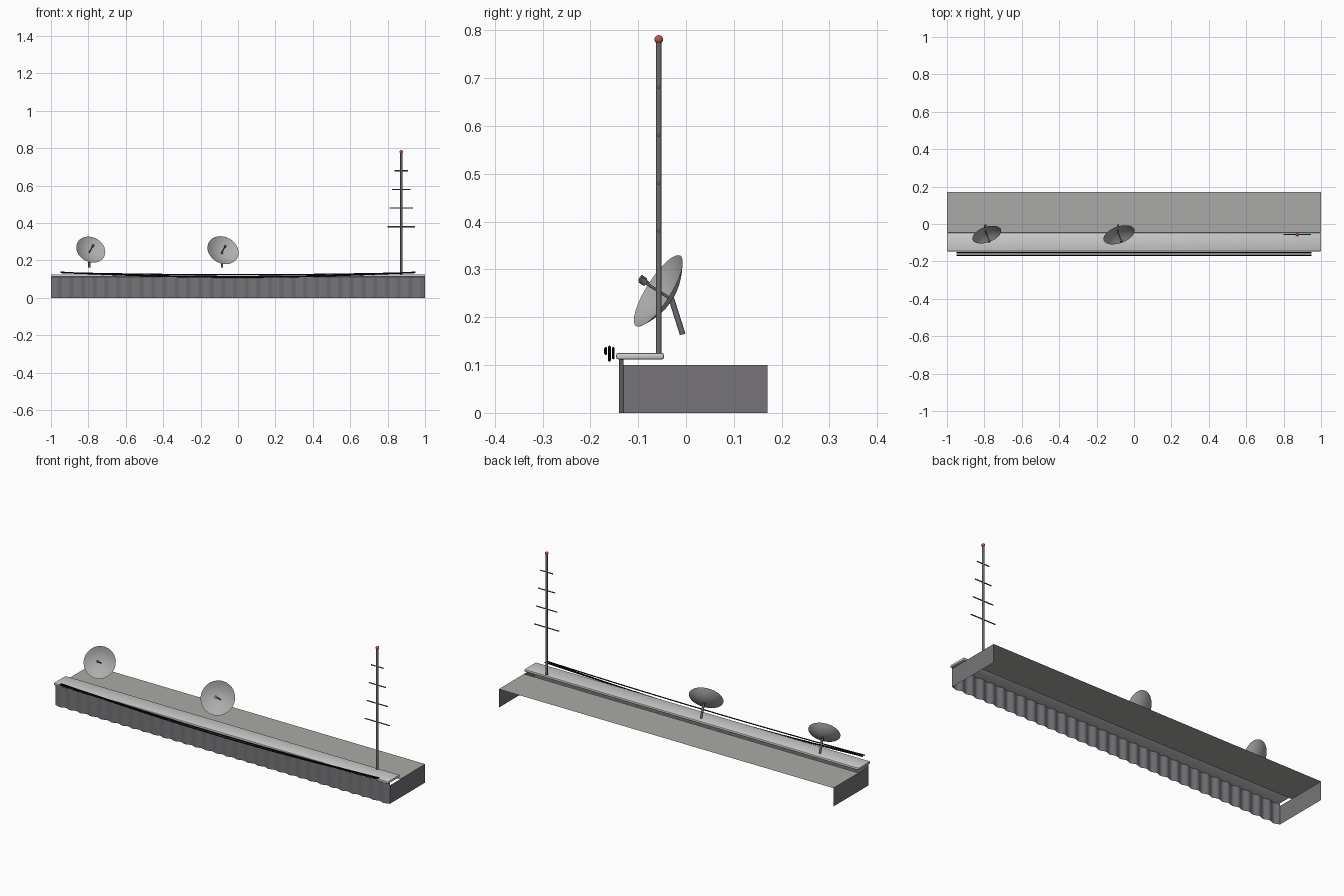
import bpy, bmesh, math
from mathutils import Vector

if "Cube" in bpy.data.objects:
    bpy.data.objects.remove(bpy.data.objects["Cube"])


def material(name, r, g, b):
    m = bpy.data.materials.new(name)
    m.diffuse_color = (r, g, b, 1)
    m.use_nodes = True
    m.node_tree.nodes["Principled BSDF"].inputs["Base Color"].default_value = m.diffuse_color
    return m


ROOF = material("warm grey", 0.40, 0.40, 0.385)
CAP = material("pale grey", 0.62, 0.62, 0.63)
WALL = material("slate grey", 0.18, 0.175, 0.19)
DISH = material("dish grey", 0.42, 0.42, 0.42)
POLE = material("dark metal", 0.15, 0.15, 0.16)
CABLE = material("black rubber", 0.006, 0.006, 0.007)
LAMP = material("lamp red", 0.55, 0.08, 0.10)


def finish(name, bm, mat, smooth=True):
    me = bpy.data.meshes.new(name)
    bm.to_mesh(me)
    bm.free()
    me.materials.append(mat)
    ob = bpy.data.objects.new(name, me)
    bpy.context.collection.objects.link(ob)
    for p in me.polygons:
        p.use_smooth = smooth
    if smooth:
        bpy.context.view_layer.objects.active = ob
        ob.select_set(True)
        bpy.ops.object.shade_smooth_by_angle(angle=math.radians(40))
        ob.select_set(False)
    return ob


def sheet(name, corners, mat):
    bm = bmesh.new()
    bm.faces.new([bm.verts.new(c) for c in corners])
    return finish(name, bm, mat, False)


def rod(name, a, b, radius, mat, sides=12):
    a, b = Vector(a), Vector(b)
    bm = bmesh.new()
    bmesh.ops.create_cone(bm, cap_ends=True, segments=sides, radius1=radius,
                          radius2=radius, depth=(b - a).length)
    turn = (b - a).to_track_quat('Z', 'Y').to_matrix()
    bmesh.ops.rotate(bm, matrix=turn, verts=bm.verts)
    bmesh.ops.translate(bm, vec=(a + b) / 2, verts=bm.verts)
    return finish(name, bm, mat)


def ball(name, centre, radius, mat):
    bm = bmesh.new()
    bmesh.ops.create_uvsphere(bm, u_segments=16, v_segments=10, radius=radius)
    bmesh.ops.translate(bm, vec=centre, verts=bm.verts)
    return finish(name, bm, mat)


# Flat roof and end walls; the back and bottom stay open
sheet("roof", [(-1, -0.045, 0.1), (1, -0.045, 0.1), (1, 0.17, 0.1), (-1, 0.17, 0.1)], ROOF)
sheet("right_wall", [(1, -0.131, 0), (1, 0.17, 0), (1, 0.17, 0.1), (1, -0.131, 0.1)], WALL)
sheet("left_wall", [(-1, 0.17, 0), (-1, -0.131, 0), (-1, -0.131, 0.1), (-1, 0.17, 0.1)], WALL)

# Corrugated front sheet
bm = bmesh.new()
WAVES, STEPS = 32, 10
previous = None
for i in range(WAVES * STEPS + 1):
    x = -1 + 2 * i / (WAVES * STEPS)
    y = -0.1355 + 0.0045 * math.cos(2 * math.pi * i / STEPS)
    pair = [bm.verts.new((x, y, 0)), bm.verts.new((x, y, 0.112))]
    if previous:
        bm.faces.new((previous[0], pair[0], pair[1], previous[1]))
    previous = pair
finish("corrugated_front", bm, WALL)

# Coping slab with softened edges
bm = bmesh.new()
bmesh.ops.create_cube(bm, size=1)
bmesh.ops.scale(bm, vec=(2, 0.1, 0.013), verts=bm.verts)
bmesh.ops.translate(bm, vec=(0, -0.096, 0.1185), verts=bm.verts)
bmesh.ops.bevel(bm, geom=bm.edges[:], offset=0.004, segments=2, profile=0.5,
                affect='EDGES')
finish("coping", bm, CAP)

# Sagging cables
for k, (y, z_end, z_mid) in enumerate([(-0.152, 0.135, 0.115),
                                       (-0.160, 0.138, 0.110),
                                       (-0.168, 0.135, 0.124)]):
    bm = bmesh.new()
    rings = []
    for i in range(25):
        x = -0.95 + 1.9 * i / 24
        z = z_mid + (z_end - z_mid) * (x / 0.95) ** 2
        rings.append([bm.verts.new((x, y + 0.003 * math.cos(a * math.pi / 4),
                                    z + 0.003 * math.sin(a * math.pi / 4)))
                      for a in range(8)])
    for r, s in zip(rings, rings[1:]):
        for a in range(8):
            b = (a + 1) % 8
            bm.faces.new((r[a], r[b], s[b], s[a]))
    bm.faces.new(rings[0][::-1])
    bm.faces.new(rings[-1])
    bmesh.ops.recalc_face_normals(bm, faces=bm.faces)
    finish(f"cable_{k + 1}", bm, CABLE)

# Satellite dishes
AXIS = Vector((0.29, -0.81, 0.51)).normalized()


def satellite_dish(tag, centre, radius, post_x):
    centre = Vector(centre)
    depth = 0.35 * radius
    turn = AXIS.to_track_quat('Z', 'Y').to_matrix()
    bm = bmesh.new()
    rings, seg = [], 32
    for j in range(1, 9):
        t = j / 8
        rings.append([bm.verts.new((radius * t * math.cos(2 * math.pi * a / seg),
                                    radius * t * math.sin(2 * math.pi * a / seg),
                                    depth * (t * t - 1))) for a in range(seg)])
    tip = bm.verts.new((0, 0, -depth))
    for a in range(seg):
        b = (a + 1) % seg
        bm.faces.new((tip, rings[0][a], rings[0][b]))
        for r, s in zip(rings, rings[1:]):
            bm.faces.new((r[a], s[a], s[b], r[b]))
    bmesh.ops.rotate(bm, matrix=turn, verts=bm.verts)
    bmesh.ops.translate(bm, vec=centre, verts=bm.verts)
    finish(f"dish_bowl_{tag}", bm, DISH)
    hub = centre - AXIS * depth
    feed = hub + AXIS * 0.068
    rod(f"dish_feed_arm_{tag}", hub, feed, 0.003, POLE)
    rod(f"dish_feed_horn_{tag}", feed - AXIS * 0.005, feed + AXIS * 0.008, 0.007, POLE)
    rod(f"dish_post_{tag}", (post_x, -0.031, 0.24), (post_x, -0.007, 0.164), 0.006, POLE)


satellite_dish("left", (-0.787, -0.057, 0.258), 0.081, -0.795)
satellite_dish("middle", (-0.08, -0.058, 0.255), 0.087, -0.085)

# Antenna mast, crossbars and warning lamp
MX, MY = 0.873, -0.057
rod("mast", (MX, MY, 0.115), (MX, MY, 0.778), 0.006, POLE)
for i in range(4):
    z, half = 0.38 + 0.1 * i, 0.074 - 0.0123 * i
    rod(f"crossbar_{i + 1}", (MX - half, MY, z), (MX + half, MY, z), 0.003, POLE, 8)
ball("warning_lamp", (MX, MY, 0.781), 0.009, LAMP)
